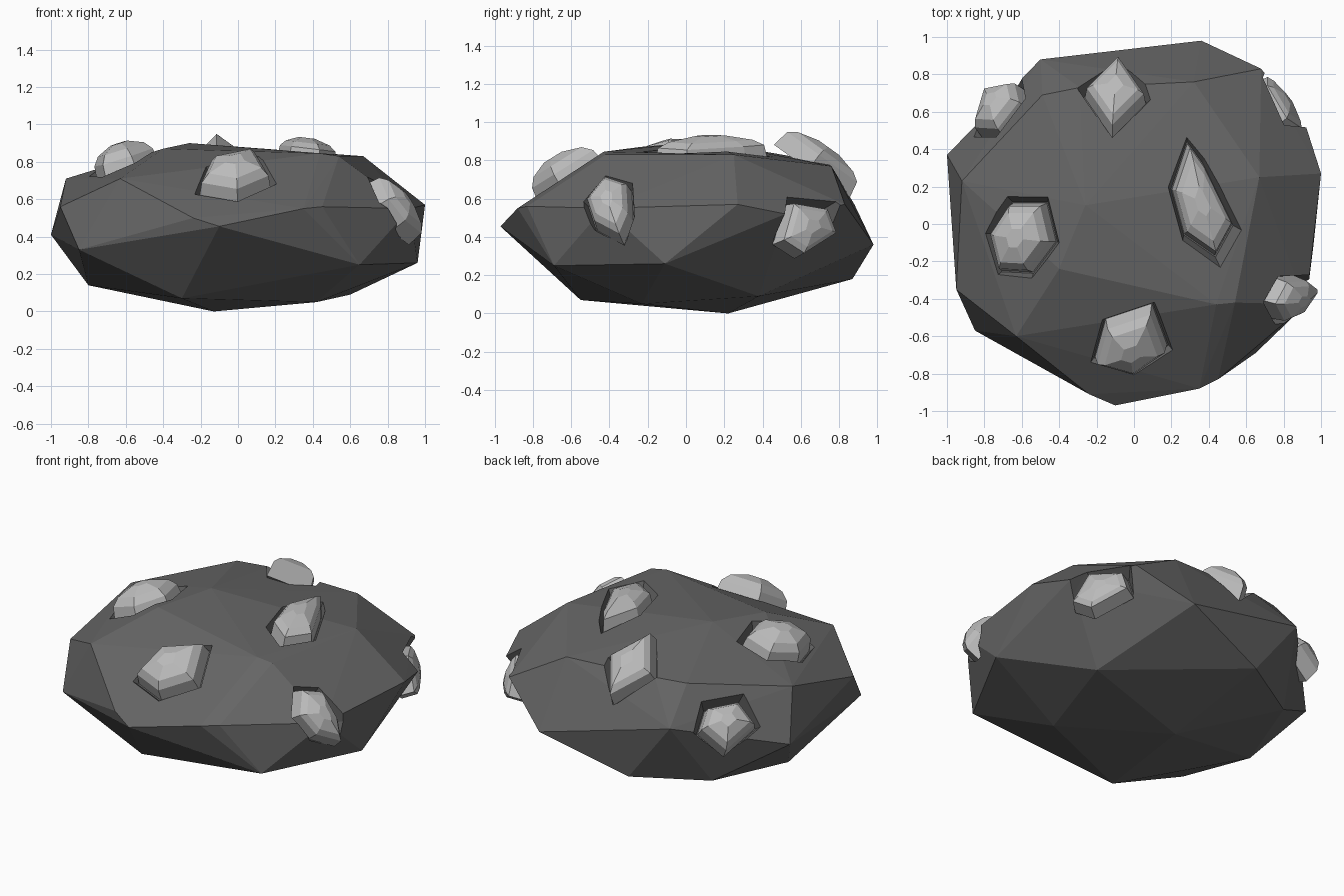
import bpy, bmesh
from mathutils import Vector
from mathutils.bvhtree import BVHTree

if "Cube" in bpy.data.objects:
    bpy.data.objects.remove(bpy.data.objects["Cube"])


def material(name, g):
    m = bpy.data.materials.new(name)
    m.diffuse_color = (g, g, g, 1)
    m.use_nodes = True
    m.node_tree.nodes["Principled BSDF"].inputs["Base Color"].default_value = m.diffuse_color
    return m


def hull_object(name, pts, mat=None):
    bm = bmesh.new()
    for p in pts:
        bm.verts.new(p)
    bmesh.ops.convex_hull(bm, input=bm.verts[:])
    loose = [v for v in bm.verts if not v.link_faces]
    bmesh.ops.delete(bm, geom=loose, context='VERTS')
    bmesh.ops.recalc_face_normals(bm, faces=bm.faces[:])
    me = bpy.data.meshes.new(name)
    bm.to_mesh(me)
    bm.free()
    ob = bpy.data.objects.new(name, me)
    bpy.context.collection.objects.link(ob)
    if mat:
        me.materials.append(mat)
    return ob


dark, pale = material("dark_stone", 0.13), material("pale_ore", 0.5)

# Faceted boulder: convex hull of its corner points
corners = [
    (-.10, -.97, .455), (-.24, -.91, .50), (.35, -.88, .55), (.45, -.83, .56),
    (.65, -.69, .25), (.96, -.11, .26), (1, .27, .57), (.92, -.43, .55),
    (.67, .25, .83), (.54, -.42, .83), (.44, -.43, .845), (-.40, -.24, .87),
    (-.26, .10, .90), (.32, .76, .77), (-.29, .73, .79), (-.49, .69, .79),
    (-.92, .23, .71), (-1, .37, .41), (-.95, -.35, .56), (-.85, -.57, .33),
    (-.63, -.60, .71), (-.80, .10, .14), (-.50, .88, .57), (-.62, .62, .17),
    (.36, .98, .36), (.68, .83, .57), (.92, .52, .52), (-.30, -.55, .07),
    (-.13, .22, 0), (.42, -.23, .05), (.60, .38, .09), (-.20, .87, .18),
]
rock = hull_object("boulder", corners, dark)
tree = BVHTree.FromPolygons([v.co for v in rock.data.vertices],
                            [p.vertices[:] for p in rock.data.polygons])

# Ore pieces: (centre, normal, view axis, lift, height, socket outline along that axis)
ores = [
    ((-.61, -.07, .82), (-.3, -.03, .95), 2, 0, .10,
     [(-.68, .15), (-.46, .15), (-.40, -.10), (-.55, -.30), (-.75, -.29), (-.81, -.05)]),
    ((-.08, .72, .78), (0, .58, .81), 2, 0, .08,
     [(-.08, .94), (.10, .68), (-.12, .46), (-.30, .72)]),
    ((.37, .13, .86), (.12, 0, 1), 2, 0, .075,
     [(.28, .50), (.38, .36), (.57, -.03), (.46, -.23), (.26, -.09), (.18, .20)]),
    ((0, -.65, .72), (0, -.53, .85), 2, .03, .10,
     [(.12, -.42), (.22, -.69), (0, -.84), (-.25, -.77), (-.18, -.52)]),
    ((.84, -.42, .56), (.80, -.25, .54), 0, -.035, .08,
     [(-.43, .75), (-.28, .70), (-.27, .50), (-.33, .36), (-.50, .45), (-.55, .60)]),
    ((.82, .65, .45), (.82, .52, .2), 0, -.01, .06,
     [(.53, .61), (.76, .57), (.82, .41), (.60, .27), (.46, .36)]),
    ((-.74, .64, .63), (-.55, .5, .67), 2, -.01, .10,
     [(-.60, .78), (-.57, .65), (-.72, .46), (-.88, .47), (-.80, .74)]),
]


def rings(mid, n, outline, levels):
    return [mid + (p - mid) * s + n * h for s, h in levels for p in outline]


for i, (c, n, axis, lift, height, flat) in enumerate(ores):
    n = Vector(n).normalized()
    c = tree.find_nearest(Vector(c))[0] + n * lift
    outline = []
    for a, b in flat:
        # place the outline point on the tangent plane
        p = Vector((a, b, 0)) if axis == 2 else Vector((0, a, b))
        p[axis] = c[axis]
        p[axis] -= (p - c).dot(n) / n[axis]
        outline.append(p)
    mid = sum(outline, Vector()) / len(outline)

    # Socket cut into the boulder
    cutter = hull_object("socket_cutter", rings(mid, n, outline, [(.85, -.07), (1, 0), (1.2, .1)]))
    mod = rock.modifiers.new("socket", 'BOOLEAN')
    mod.operation, mod.solver, mod.object = 'DIFFERENCE', 'EXACT', cutter
    bpy.context.view_layer.objects.active = rock
    bpy.ops.object.modifier_apply(modifier=mod.name)
    bpy.data.objects.remove(cutter)

    # Faceted ore piece sitting in the socket
    hull_object(f"ore_{i + 1}", rings(mid, n, outline,
                [(.82, -.075), (.76, .02), (.60, height * .65), (.22, height)]), pale)
